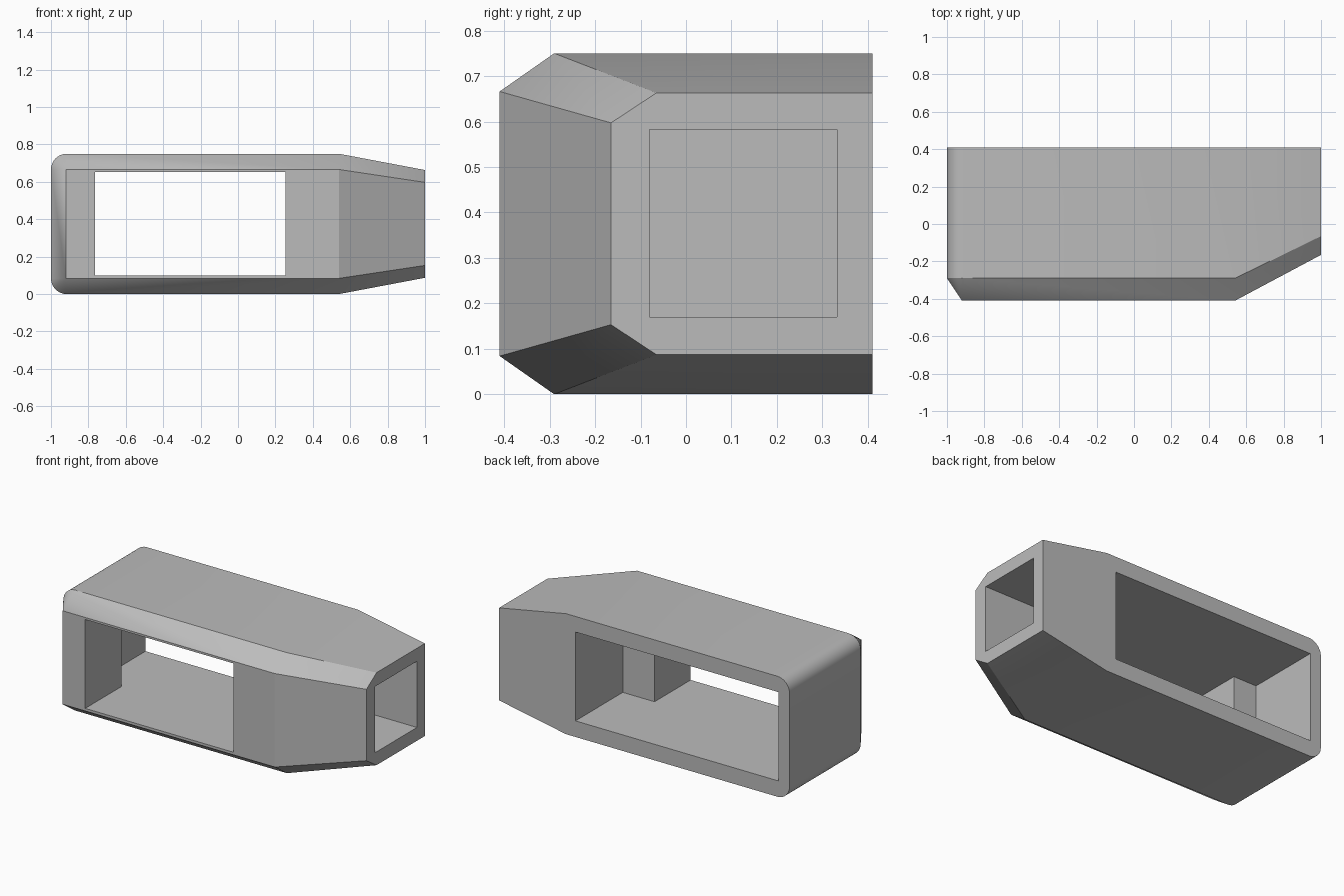
import bpy, bmesh
from math import sin, cos, pi, radians

cube = bpy.data.objects.get("Cube")
if cube:
    bpy.data.objects.remove(cube)

BACK, FRONT, SHOULDER = 0.41, -0.41, -0.29
HEIGHT, EDGE = 0.75, 0.084

grey = bpy.data.materials.new("matte grey")
grey.use_nodes = True
colour = (0.5, 0.5, 0.5, 1)
grey.diffuse_color = colour
grey.node_tree.nodes["Principled BSDF"].inputs["Base Color"].default_value = colour


def add_object(name, bm):
    mesh = bpy.data.meshes.new(name)
    bmesh.ops.recalc_face_normals(bm, faces=bm.faces)
    bm.to_mesh(mesh)
    bm.free()
    mesh.materials.append(grey)
    obj = bpy.data.objects.new(name, mesh)
    bpy.context.collection.objects.link(obj)
    return obj


def box_cutter(name, x, y, z):
    bm = bmesh.new()
    bmesh.ops.create_cube(bm, size=1)
    for v in bm.verts:
        v.co = [lo if c < 0 else hi for c, (lo, hi) in zip(v.co, (x, y, z))]
    return add_object(name, bm)


def hole_cutter(name, x):
    bm = bmesh.new()
    bmesh.ops.create_cone(bm, cap_ends=True, segments=32, radius1=0.042,
                          radius2=0.042, depth=0.5)
    for v in bm.verts:
        a, b, c = v.co
        v.co = (x + a, c - 0.25, 0.378 + b)
    return add_object(name, bm)


# Outer shell: half of its corner points, mirrored top to bottom
points = [(-0.92, FRONT, HEIGHT - EDGE), (0.54, FRONT, HEIGHT - EDGE),
          (0.54, SHOULDER, HEIGHT), (0.54, BACK, HEIGHT),
          (1, -0.165, 0.597), (1, -0.065, 0.663), (1, BACK, 0.663)]
for i in range(9):
    t = pi / 2 * i / 8
    for y in (SHOULDER, BACK):
        points.append((-1 + EDGE * (1 - sin(t)), y, HEIGHT - EDGE * (1 - cos(t))))
bm = bmesh.new()
for x, y, z in points:
    bm.verts.new((x, y, z))
    bm.verts.new((x, y, HEIGHT - z))
bmesh.ops.convex_hull(bm, input=bm.verts)
bmesh.ops.dissolve_limit(bm, angle_limit=radians(1), verts=bm.verts, edges=bm.edges)
housing = add_object("housing", bm)

# Openings: front window, rear cavity, blind side pocket and two screw holes
cutters = [
    box_cutter("window_cutter", (-0.765, 0.255), (-0.6, 0.1), (0.1, 0.653)),
    box_cutter("cavity_cutter", (-0.924, 0.474), (-0.055, 0.6), (0.1, 0.653)),
    box_cutter("pocket_cutter", (0.56, 1.2), (-0.08, 0.332), (0.17, 0.582)),
    hole_cutter("left_hole_cutter", 0.34),
    hole_cutter("right_hole_cutter", -0.8),
]
bpy.context.view_layer.objects.active = housing
for cutter in cutters:
    cutter.hide_render = True
    mod = housing.modifiers.new(cutter.name, 'BOOLEAN')
    mod.operation, mod.solver, mod.object = 'DIFFERENCE', 'EXACT', cutter
    bpy.ops.object.modifier_apply(modifier=mod.name)
    bpy.data.objects.remove(cutter)

# Smooth the rounded corners and hole walls, keep the chamfers crisp
bpy.ops.object.select_all(action='DESELECT')
housing.select_set(True)
bpy.ops.object.shade_smooth_by_angle(angle=radians(25))
